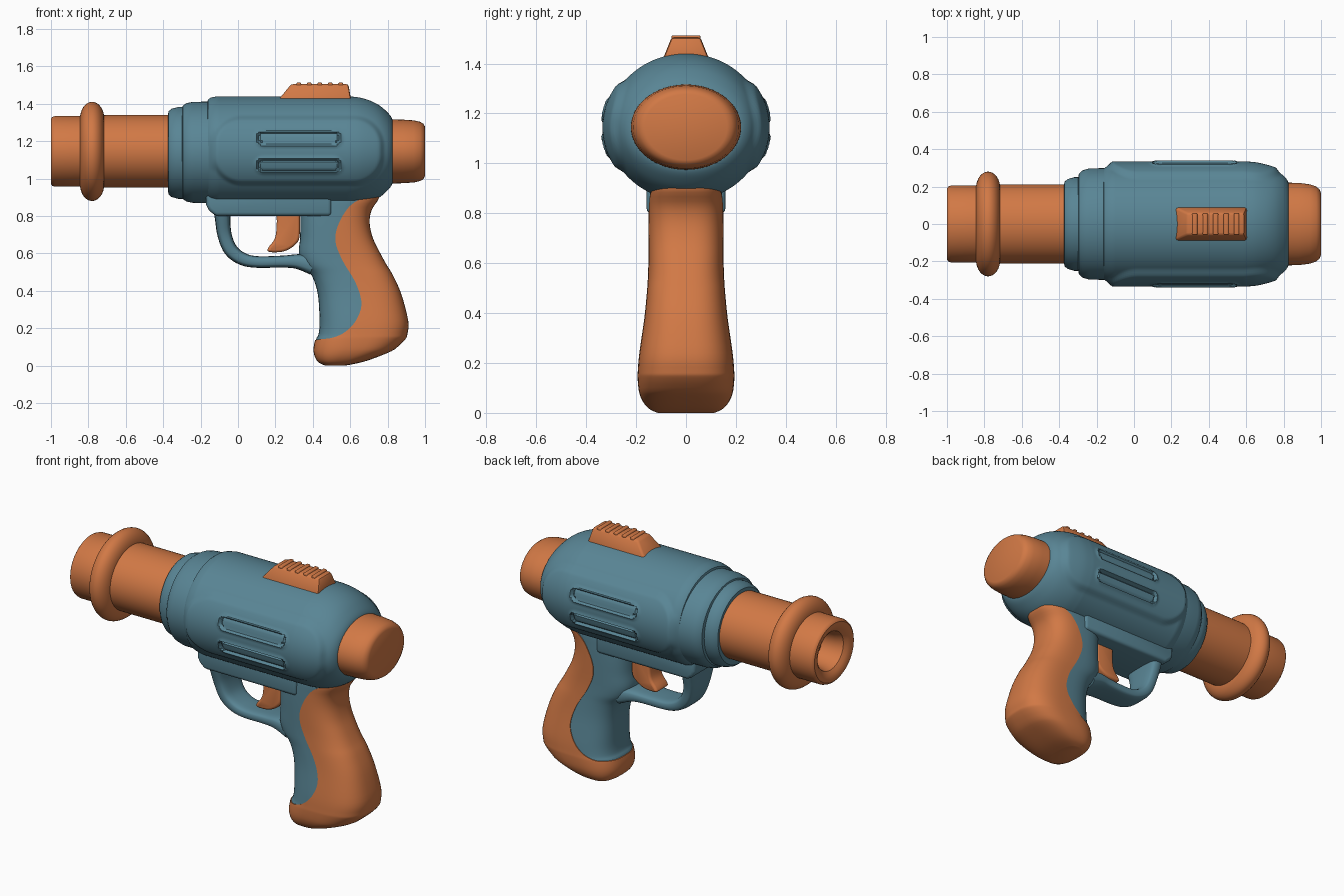
import bpy, bmesh, math
from mathutils import Vector

if "Cube" in bpy.data.objects:
    bpy.data.objects.remove(bpy.data.objects["Cube"])


def material(name, rgb):
    m = bpy.data.materials.new(name)
    m.diffuse_color = (*rgb, 1)
    m.use_nodes = True
    m.node_tree.nodes["Principled BSDF"].inputs["Base Color"].default_value = m.diffuse_color
    return m


BLUE = material("slate blue", (0.10, 0.235, 0.30))
ORANGE = material("burnt orange", (0.64, 0.19, 0.06))
AXIS = 1.145  # height of the barrel axis


def finish(name, bm, mat, angle=35):
    bmesh.ops.recalc_face_normals(bm, faces=bm.faces)
    me = bpy.data.meshes.new(name)
    bm.to_mesh(me)
    bm.free()
    ob = bpy.data.objects.new(name, me)
    bpy.context.collection.objects.link(ob)
    me.materials.append(mat)
    smooth(ob, angle)
    return ob


def smooth(ob, angle=35):
    bpy.ops.object.select_all(action='DESELECT')
    ob.select_set(True)
    bpy.context.view_layer.objects.active = ob
    bpy.ops.object.shade_smooth_by_angle(angle=math.radians(angle))


def spline(pts, steps):
    """Catmull-Rom through tuples of any length."""
    out = []
    for i in range(len(pts) - 1):
        a, b, c, d = (pts[max(0, min(len(pts) - 1, i + k))] for k in (-1, 0, 1, 2))
        for s in range(steps):
            t = s / steps
            out.append(tuple(0.5 * (2 * q + (r - p) * t + (2 * p - 5 * q + 4 * r - w) * t * t
                                    + (3 * q - p - 3 * r + w) * t ** 3)
                             for p, q, r, w in zip(a, b, c, d)))
    return out + [tuple(pts[-1])]


def loft(name, rings, mat, angle=35):
    bm = bmesh.new()
    vs = [[bm.verts.new(p) for p in ring] for ring in rings]
    for a, b in zip(vs, vs[1:]):
        for i in range(len(a)):
            j = (i + 1) % len(a)
            bm.faces.new((a[i], a[j], b[j], b[i]))
    bm.faces.new(vs[0])
    bm.faces.new(vs[-1])
    return finish(name, bm, mat, angle)


def turned(name, profile, mat, n=64, zc=AXIS, shape=None):
    """Elliptical turning along x; profile rows are (x, y radius, z radius)."""
    rings = []
    for x, ry, rz in profile:
        ring = [Vector((x, ry * math.cos(2 * math.pi * i / n), zc + rz * math.sin(2 * math.pi * i / n)))
                for i in range(n)]
        rings.append([shape(p) for p in ring] if shape else ring)
    return loft(name, rings, mat)


def oval(n, power):
    """Unit superellipse."""
    for i in range(n):
        c, s = math.cos(2 * math.pi * i / n), math.sin(2 * math.pi * i / n)
        yield (math.copysign(abs(c) ** (2 / power), c), math.copysign(abs(s) ** (2 / power), s))


def slab(name, outline, half, mat, bevel=0.0):
    """Side outline (x, z) extruded across y, with rounded edges."""
    bm = bmesh.new()
    f = bm.faces.new([bm.verts.new((x, -half, z)) for x, z in outline])
    ext = bmesh.ops.extrude_face_region(bm, geom=[f])['geom']
    bmesh.ops.translate(bm, vec=(0, 2 * half, 0), verts=[v for v in ext if isinstance(v, bmesh.types.BMVert)])
    bmesh.ops.recalc_face_normals(bm, faces=bm.faces)
    if bevel:
        edges = [e for e in bm.edges if e.calc_face_angle(0) > math.radians(30)]
        bmesh.ops.bevel(bm, geom=edges, offset=bevel, segments=3, profile=0.5, affect='EDGES')
    return finish(name, bm, mat)


# Barrel with hollow muzzle, muzzle ring and rear knob
def round_rows(rows):
    return [(x, r, r * 0.92) for x, r in rows]


turned("barrel", round_rows([(-0.82, 0.10), (-0.93, 0.112), (-0.975, 0.125), (-0.99, 0.145), (-1.0, 0.17),
                             (-1.0, 0.19), (-0.993, 0.20), (-0.98, 0.205), (-0.85, 0.205), (-0.70, 0.211),
                             (-0.30, 0.211)]), ORANGE)
turned("muzzle_ring", [(-0.78 - 0.065 * math.cos(a), 0.19 + 0.09 * math.sin(a), 0.175 + 0.09 * math.sin(a))
                       for a in [math.pi * i / 16 for i in range(17)]], ORANGE)
turned("rear_knob", [(0.75, 0.222, 0.172), (0.88, 0.22, 0.17), (0.94, 0.212, 0.166), (0.975, 0.20, 0.158),
                     (0.992, 0.185, 0.147), (1.0, 0.165, 0.132)], ORANGE)

# Stepped collars in front of the body
turned("front_collar", [(-0.375, 0.20, 0.19), (-0.372, 0.225, 0.222), (-0.355, 0.24, 0.236), (-0.32, 0.25, 0.245),
                        (-0.24, 0.25, 0.245)], BLUE, zc=1.137)
turned("rear_collar", [(-0.30, 0.24, 0.235), (-0.295, 0.268, 0.25), (-0.275, 0.287, 0.263), (-0.24, 0.297, 0.27),
                       (-0.10, 0.30, 0.272)], BLUE, zc=1.14)


# Body: side panels raised and vent slots pressed in on both sides
def ramp(d, w):
    t = max(0.0, min(1.0, 0.5 - d / w))
    return t * t * (3 - 2 * t)


def box_distance(x, z, x0, x1, zc, hz, r):
    qx = abs(x - (x0 + x1) / 2) - (x1 - x0) / 2 + r
    qz = abs(z - zc) - hz + r
    return math.hypot(max(qx, 0), max(qz, 0)) + min(max(qx, qz), 0) - r


def side_relief(p):
    d = 0.019 * ramp(box_distance(p.x, p.z, -0.13, 0.77, 1.15, 0.175, 0.15), 0.03)
    for z in (1.215, 1.07):
        slot = box_distance(p.x, p.z, 0.10, 0.55, z, 0.036, 0.036)
        d += 0.008 * ramp(abs(slot) - 0.008, 0.016) - 0.032 * ramp(slot + 0.006, 0.016)
    if abs(p.y) > 0.12:
        p.y += math.copysign(d, p.y)
    return p


body = [(-0.165, 0.28, 0.262), (-0.16, 0.297, 0.278), (-0.145, 0.308, 0.288), (-0.12, 0.314, 0.293)]
body += [(-0.12 + 0.01 * i, 0.316, 0.295) for i in range(1, 71)]
body += spline([(0.59, 0.316, 0.295), (0.65, 0.311, 0.288), (0.71, 0.298, 0.270), (0.76, 0.282, 0.243),
                (0.80, 0.258, 0.208), (0.823, 0.228, 0.178), (0.83, 0.195, 0.15)], 5)
turned("body", body, BLUE, n=192, shape=side_relief)

# Sight block with ribs
bm = bmesh.new()
bmesh.ops.create_cube(bm, size=1)
for v in bm.verts:
    up = v.co.z > 0
    v.co = Vector(((0.285 if up else 0.215) if v.co.x < 0 else (0.59 if up else 0.605),
                   math.copysign(0.058 if up else 0.092, v.co.y), 1.505 if up else 1.42))
bmesh.ops.bevel(bm, geom=bm.edges[:], offset=0.012, segments=2, profile=0.5, affect='EDGES')
finish("sight", bm, ORANGE)
for i in range(5):
    x = 0.325 + i * 0.056
    slab(f"sight_rib_{i + 1}", [(x - 0.016, 1.49), (x + 0.016, 1.49), (x + 0.012, 1.513), (x - 0.012, 1.513)],
         0.058, ORANGE, 0.006)

# Under-body bracket and trigger
slab("bracket", [(-0.17, 0.95), (-0.17, 0.86), (-0.155, 0.83), (-0.12, 0.80), (0.50, 0.80), (0.50, 0.95)],
     0.158, BLUE, 0.02)
slab("trigger", spline([(0.205, 0.84), (0.207, 0.75), (0.197, 0.68), (0.165, 0.635), (0.158, 0.615), (0.18, 0.606),
                        (0.25, 0.612), (0.31, 0.65), (0.33, 0.70), (0.33, 0.84)], 4), 0.06, ORANGE, 0.015)

# Trigger guard: path rows are (x, z, half thickness, half width)
path = spline([(-0.085, 0.88, 0.055, 0.15), (-0.082, 0.79, 0.042, 0.125), (-0.072, 0.70, 0.038, 0.10),
               (-0.04, 0.62, 0.037, 0.09), (0.02, 0.572, 0.034, 0.085), (0.10, 0.554, 0.031, 0.085),
               (0.24, 0.556, 0.032, 0.09), (0.32, 0.556, 0.04, 0.10), (0.40, 0.54, 0.055, 0.11)], 5)
rings = []
for i, (x, z, t, w) in enumerate(path):
    a, b = path[max(0, i - 1)], path[min(len(path) - 1, i + 1)]
    along = Vector((b[0] - a[0], 0, b[1] - a[1])).normalized()
    out = Vector((-along.z, 0, along.x))
    rings.append([Vector((x, 0, z)) + out * (t * c) + Vector((0, w * s, 0)) for c, s in oval(24, 3.5)])
loft("trigger_guard", rings, BLUE, 50)

# Grip: rows are (z, front x, back x, half width)
rows = spline([(0.003, 0.47, 0.57, 0.11), (0.02, 0.435, 0.655, 0.145), (0.05, 0.415, 0.745, 0.17),
               (0.09, 0.408, 0.835, 0.185), (0.14, 0.417, 0.89, 0.19), (0.17, 0.431, 0.902, 0.189),
               (0.24, 0.436, 0.906, 0.183), (0.38, 0.427, 0.87, 0.163), (0.48, 0.395, 0.826, 0.153),
               (0.54, 0.345, 0.79, 0.149), (0.60, 0.325, 0.757, 0.147), (0.68, 0.332, 0.718, 0.147),
               (0.76, 0.333, 0.70, 0.147), (0.83, 0.333, 0.71, 0.146), (0.90, 0.333, 0.752, 0.142),
               (0.95, 0.36, 0.74, 0.12)], 4)


def grip(name, grow, mat):
    return loft(name, [[Vector(((f + b) / 2 + ((b - f) / 2 + grow) * c, (w + grow) * s, z - grow * (z < 0.1) * 0.7))
                        for c, s in oval(56, 2.8)] for z, f, b, w in rows], mat, 50)


grip("grip_core", 0.0, BLUE)
shell = grip("grip_shell", 0.004, ORANGE)

# Trim the orange shell to its curved border
border = spline([(0.35, 0.125), (0.43, 0.14), (0.50, 0.148), (0.57, 0.178), (0.63, 0.24), (0.66, 0.33),
                 (0.63, 0.44), (0.56, 0.56), (0.522, 0.66), (0.535, 0.75), (0.595, 0.85), (0.68, 0.905)], 6)
cutter = slab("shell_cutter", border + [(0.75, 0.925), (1.1, 0.925), (1.1, -0.1), (0.3, -0.1)], 0.4, ORANGE)
cutter.hide_render = True
bpy.context.view_layer.objects.active = shell
mod = shell.modifiers.new("trim", 'BOOLEAN')
mod.operation, mod.object, mod.solver = 'INTERSECT', cutter, 'EXACT'
bpy.ops.object.modifier_apply(modifier=mod.name)
bpy.data.objects.remove(cutter)
smooth(shell, 50)
